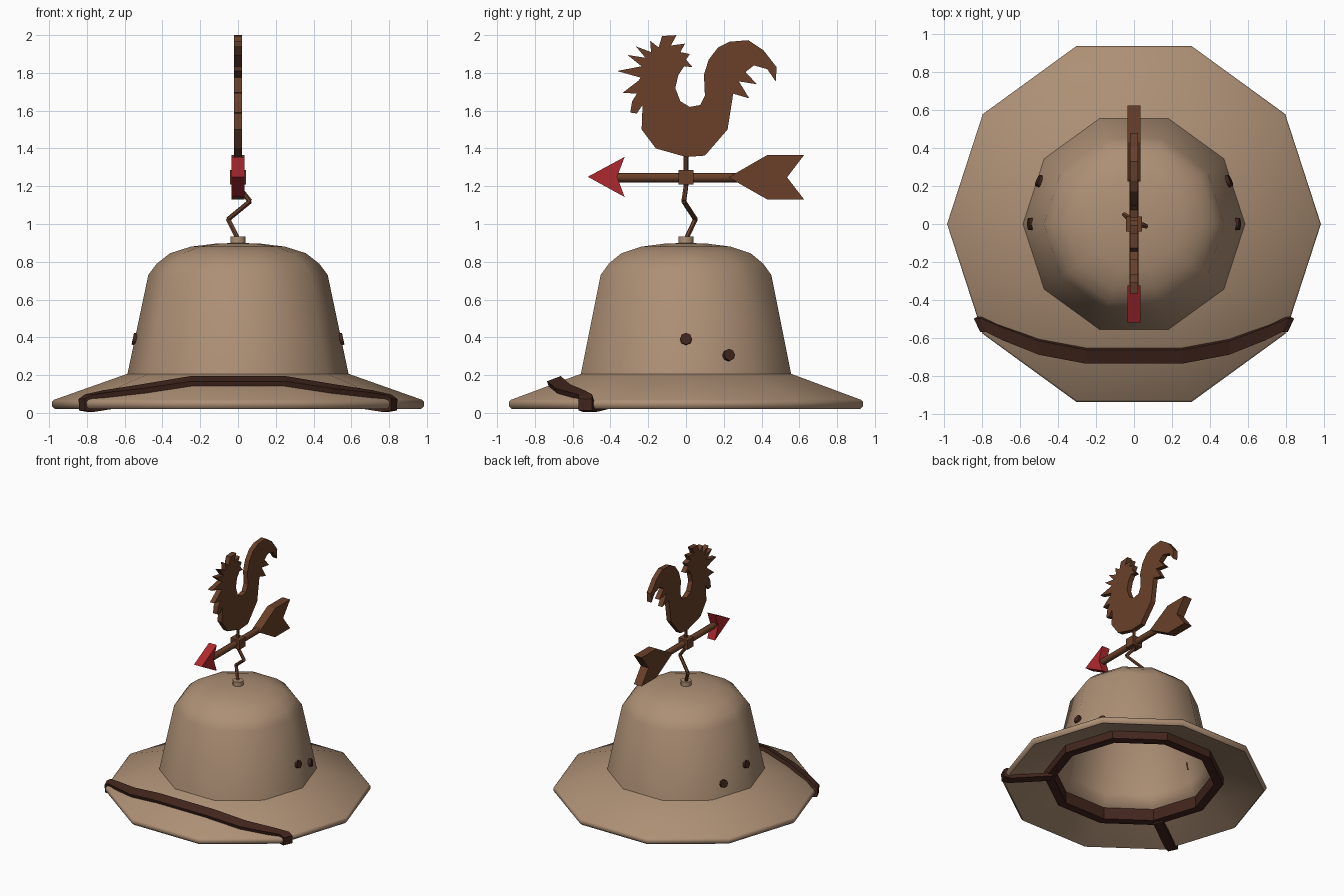
import bpy, bmesh, math
from mathutils import Vector

cube = bpy.data.objects.get("Cube")
if cube:
    bpy.data.objects.remove(cube, do_unlink=True)


def material(name, rgb):
    m = bpy.data.materials.new(name)
    m.use_nodes = True
    m.diffuse_color = (*rgb, 1)
    m.node_tree.nodes["Principled BSDF"].inputs["Base Color"].default_value = (*rgb, 1)
    return m


TAN = material("tan felt", (0.42, 0.278, 0.178))
BROWN = material("rusty brown", (0.142, 0.051, 0.022))
DARK = material("dark leather", (0.054, 0.019, 0.012))
RED = material("red paint", (0.43, 0.022, 0.027))


def finish(name, bm, mat, smooth=None):
    bmesh.ops.recalc_face_normals(bm, faces=bm.faces)
    mesh = bpy.data.meshes.new(name)
    bm.to_mesh(mesh)
    bm.free()
    mesh.materials.append(mat)
    ob = bpy.data.objects.new(name, mesh)
    bpy.context.collection.objects.link(ob)
    if smooth:
        bpy.ops.object.select_all(action='DESELECT')
        ob.select_set(True)
        bpy.context.view_layer.objects.active = ob
        bpy.ops.object.shade_smooth_by_angle(angle=math.radians(smooth))
    return ob


def lathe(name, profile, mat, sides=10, closed=False, smooth=None):
    """Spin (radius, height) points around the vertical axis."""
    bm = bmesh.new()
    verts = [bm.verts.new((r, 0, z)) for r, z in profile]
    pairs = list(zip(verts, verts[1:] + verts[:1]))
    edges = [bm.edges.new(p) for p in (pairs if closed else pairs[:-1])]
    bmesh.ops.spin(bm, geom=verts + edges, cent=(0, 0, 0), axis=(0, 0, 1),
                   angle=2 * math.pi, steps=sides, use_merge=False)
    bmesh.ops.remove_doubles(bm, verts=bm.verts, dist=0.0005)
    return finish(name, bm, mat, smooth)


def plate(name, outline, half, mat):
    """Extrude a (y, z) outline along x."""
    bm = bmesh.new()
    face = bm.faces.new([bm.verts.new((-half, y, z)) for y, z in outline])
    new = bmesh.ops.extrude_face_region(bm, geom=[face])["geom"]
    bmesh.ops.translate(bm, vec=(2 * half, 0, 0),
                        verts=[v for v in new if isinstance(v, bmesh.types.BMVert)])
    return finish(name, bm, mat)


def rod(name, points, radius, mat, sides=8):
    """Straight cylinders joining the points."""
    bm = bmesh.new()
    for a, b in zip(points, points[1:]):
        a, b = Vector(a), Vector(b)
        turn = (b - a).to_track_quat('Z', 'Y').to_matrix().to_4x4()
        turn.translation = (a + b) / 2
        bmesh.ops.create_cone(bm, cap_ends=True, segments=sides, radius1=radius,
                              radius2=radius, depth=(b - a).length, matrix=turn)
    return finish(name, bm, mat, 50)


# Hollow hat shell: crown, brim with a rounded rim, underside and lining
lathe("hat", [(0, 0.9), (0.12, 0.896), (0.25, 0.88), (0.36, 0.845), (0.43, 0.79),
              (0.475, 0.73), (0.585, 0.207), (0.975, 0.069), (0.985, 0.058), (0.985, 0.036),
              (0.968, 0.02), (0.66, 0.125), (0.575, 0.165), (0.545, 0.25), (0.455, 0.72),
              (0.35, 0.82), (0.24, 0.86), (0, 0.88)],
      TAN, smooth=55)

# Leather ring under the brim
lathe("inner_band", [(0.665, 0.06), (0.665, 0.125), (0.595, 0.155), (0.595, 0.06)],
      DARK, closed=True)

# Strap over the front brim, wrapped around the edge to the ring (x, y, z, tilt)
half = [(0.25, -0.695, 0.168, 0.38), (0.5, -0.648, 0.128, 0.3), (0.7, -0.572, 0.101, 0.15),
        (0.79, -0.53, 0.084, 0.05), (0.816, -0.528, 0.068, 0), (0.816, -0.528, 0.022, 0),
        (0.78, -0.51, 0.019, 0), (0.52, -0.34, 0.06, 0)]
path = [(-x, y, z, t) for x, y, z, t in reversed(half)] + half
bm = bmesh.new()
rows = []
for x, y, z, t in path:
    skew = math.copysign(0.45 * (1 - t / 0.38), -x)
    w = Vector((skew, -1, -t)).normalized() * 0.039
    rows.append([bm.verts.new(Vector((x, y, z)) + w * s) for s in (-1, 1)])
for a, b in zip(rows, rows[1:]):
    bm.faces.new((a[0], a[1], b[1], b[0]))
strap = finish("strap", bm, DARK)
solid = strap.modifiers.new("thickness", 'SOLIDIFY')
solid.thickness = 0.028
solid.offset = 0

# Vent eyelets on both sides
for side, label in ((1, "left"), (-1, "right")):
    for place, x, y, z in (("front", 0.543, 0, 0.39), ("back", 0.496, 0.225, 0.305)):
        c = Vector((side * x, y, z))
        out = Vector((c.x, c.y, 0.11)).normalized() * 0.018
        rod(f"{label}_{place}_eyelet", [c - out * 1.5, c + out * 0.8], 0.032, DARK)

# Socket, bent post and hub
rod("post_socket", [(0, 0, 0.88), (0, 0, 0.935)], 0.041, TAN, 10)
rod("bent_post", [(0, 0, 0.92), (-0.052, 0.05, 1.025), (0.064, -0.012, 1.12),
                  (0, 0, 1.2), (0, 0, 1.37)], 0.013, BROWN, 6)
plate("hub", [(-0.04, 1.208), (0.04, 1.208), (0.04, 1.285), (-0.04, 1.285)], 0.042, BROWN)

# Wind arrow
rod("arrow_shaft", [(0, -0.39, 1.246), (0, 0.27, 1.246)], 0.025, BROWN)
plate("arrow_head", [(-0.52, 1.25), (-0.325, 1.355), (-0.365, 1.25), (-0.325, 1.143)], 0.035, RED)
plate("arrow_tail", [(0.225, 1.247), (0.43, 1.365), (0.625, 1.365), (0.535, 1.247),
                     (0.625, 1.13), (0.43, 1.13)], 0.035, BROWN)

# Rooster silhouette: breast and wattle, beak, comb, neck, tail
breast = [(0, 1.355), (-0.16, 1.4), (-0.235, 1.5), (-0.23, 1.63), (-0.26, 1.585),
          (-0.295, 1.59), (-0.285, 1.65), (-0.26, 1.69)]
beak = [(-0.335, 1.695), (-0.25, 1.76), (-0.24, 1.775), (-0.365, 1.81), (-0.235, 1.835)]
comb = [(-0.31, 1.895), (-0.215, 1.88), (-0.265, 1.94), (-0.185, 1.91), (-0.19, 1.97),
        (-0.145, 1.935), (-0.127, 1.995), (-0.05, 2.0), (-0.08, 1.945), (-0.005, 1.955),
        (-0.03, 1.91), (0.02, 1.9), (0, 1.87), (0.035, 1.83), (-0.01, 1.835)]
neck = [(-0.04, 1.79), (-0.057, 1.72), (-0.03, 1.65), (0.02, 1.62), (0.075, 1.63),
        (0.1, 1.68), (0.095, 1.79)]
tail = [(0.12, 1.87), (0.17, 1.935), (0.23, 1.965), (0.33, 1.973), (0.41, 1.92),
        (0.48, 1.83), (0.475, 1.755), (0.43, 1.82), (0.36, 1.84), (0.315, 1.805),
        (0.375, 1.74), (0.28, 1.755), (0.335, 1.665), (0.25, 1.69), (0.22, 1.5), (0.1, 1.362)]
plate("rooster", breast + beak + comb + neck + tail, 0.02, BROWN)
